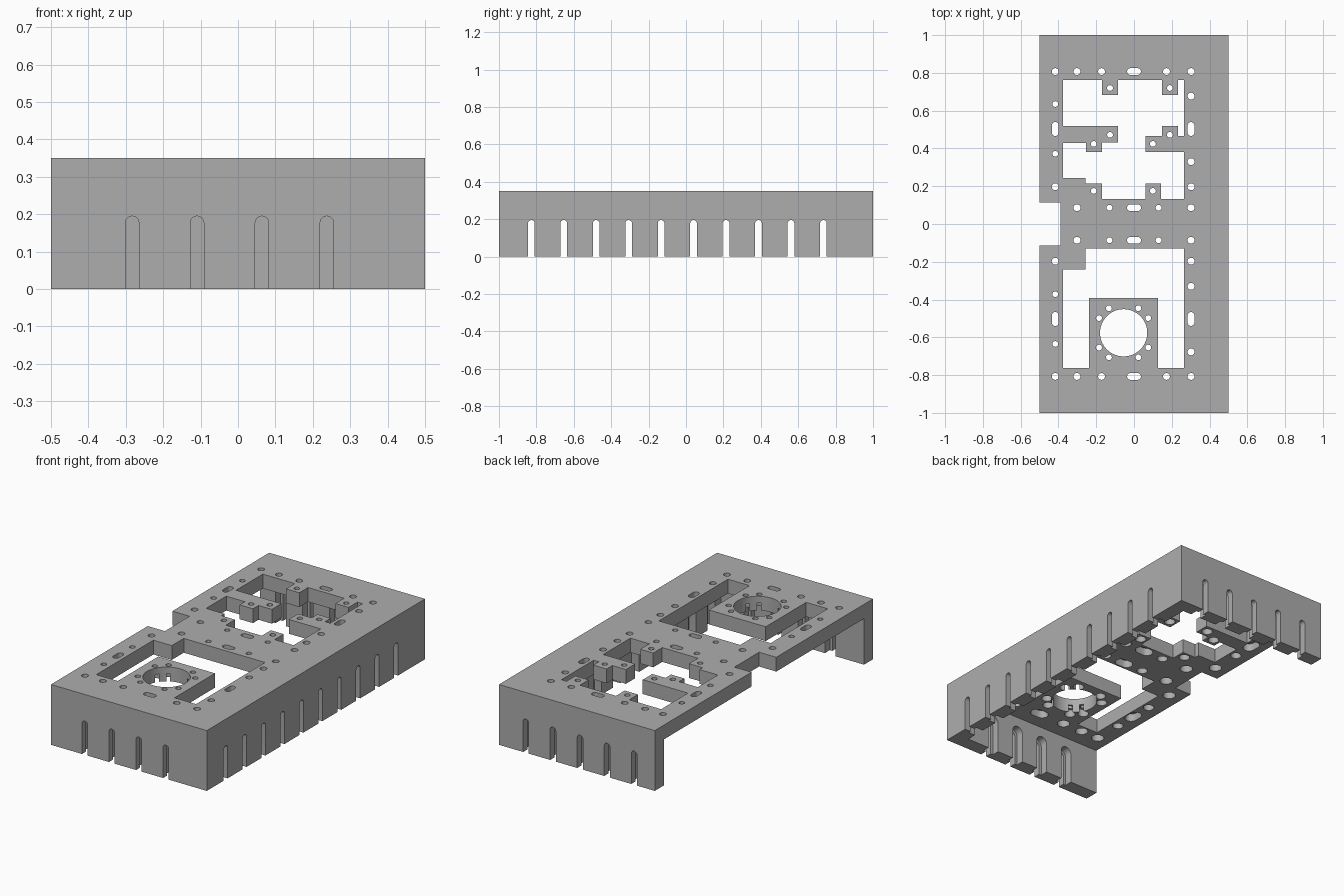
import bpy, bmesh
from math import cos, sin, pi
from mathutils import Matrix, Vector

HEIGHT, WALL, WEB = 0.35, 0.083, 0.038
SMALL, LARGE = 0.015, 0.018      # screw hole radii
BORE_SMALL, BORE_LARGE = 0.029, 0.034  # screw head recess radii

default = bpy.data.objects.get("Cube")
if default:
    bpy.data.objects.remove(default, do_unlink=True)


def make_object(name, bm):
    bmesh.ops.recalc_face_normals(bm, faces=bm.faces)
    mesh = bpy.data.meshes.new(name)
    bm.to_mesh(mesh)
    bm.free()
    obj = bpy.data.objects.new(name, mesh)
    bpy.context.collection.objects.link(obj)
    return obj


def loft(bm, rings):
    """Closed solid through a list of equal-length point rings."""
    loops = [[bm.verts.new(p) for p in ring] for ring in rings]
    for a, b in zip(loops, loops[1:]):
        for i in range(len(a)):
            j = (i + 1) % len(a)
            bm.faces.new((a[i], a[j], b[j], b[i]))
    bm.faces.new(loops[0][::-1])
    bm.faces.new(loops[-1])


def prism(bm, outline, low, high):
    loft(bm, [[(x, y, z) for x, y in outline] for z in (low, high)])


def rectangle(x0, x1, y0, y1):
    return [(x0, y0), (x1, y0), (x1, y1), (x0, y1)]


def stadium(half, radius, steps=12):
    """Circle stretched along x by half its straight length on each side."""
    points = []
    for side, start in ((1, -pi / 2), (-1, pi / 2)):
        for i in range(steps + 1):
            a = start + pi * i / steps
            points.append((side * half + radius * cos(a), radius * sin(a)))
    return points


def screw_slot(bm, origin, along, outward, half, radius, bore):
    """Narrow slot through the outer skin with a wide recess behind it."""
    along, outward = Vector(along), Vector(outward)
    across = outward.cross(along)
    rings = []
    for depth, r in ((0.02, radius), (-WEB, radius), (-WEB, bore), (-0.12, bore)):
        rings.append([Vector(origin) + along * x + across * y + outward * depth
                      for x, y in stadium(max(half, 0.0005), r)])
    loft(bm, rings)


def cut(target, bm, name):
    cutter = make_object(name, bm)
    cutter.hide_render = True
    mod = target.modifiers.new(name, 'BOOLEAN')
    mod.operation, mod.solver, mod.object = 'DIFFERENCE', 'EXACT', cutter
    bpy.context.view_layer.objects.active = target
    bpy.ops.object.modifier_apply(modifier=mod.name)
    bpy.data.objects.remove(cutter, do_unlink=True)


# Outer block
bm = bmesh.new()
prism(bm, rectangle(-0.5, 0.5, -1, 1), 0, HEIGHT)
body = make_object("mounting_bracket", bm)

# Hollow underneath, open on one long side
bm = bmesh.new()
inner = 1 - WALL
prism(bm, rectangle(-0.6, 0.5 - WALL, -inner, inner), -0.1, HEIGHT - WALL)
cut(body, bm, "hollow")

# Plate openings with their tabs, round port and edge notch
rear_opening = [
    (-.375, .763), (-.17, .763), (-.17, .683), (-.085, .683), (-.085, .763),
    (.147, .763), (.147, .683), (.232, .683), (.232, .763), (.265, .763),
    (.265, .467), (.232, .467), (.232, .518), (.147, .518), (.147, .465),
    (.06, .465), (.06, .38), (.265, .38), (.265, .132), (.143, .132),
    (.143, .215), (.06, .215), (.06, .132), (-.17, .132), (-.17, .215),
    (-.257, .215), (-.257, .243), (-.375, .243), (-.375, .428), (-.255, .428),
    (-.255, .38), (-.17, .38), (-.17, .431), (-.085, .431), (-.085, .518),
    (-.375, .518)]
front_opening = [
    (-.257, -.13), (.265, -.13), (.265, -.763), (.127, -.763), (.127, -.392),
    (-.237, -.392), (-.237, -.763), (-.375, -.763), (-.375, -.24), (-.257, -.24)]
port = (-0.055, -0.576)
bm = bmesh.new()
low, high = HEIGHT - 0.15, HEIGHT + 0.05
prism(bm, rear_opening, low, high)
prism(bm, front_opening, low, high)
prism(bm, [(port[0] + 0.125 * cos(2 * pi * i / 64), port[1] + 0.125 * sin(2 * pi * i / 64))
           for i in range(64)], low, high)
prism(bm, rectangle(-0.6, -0.39, -0.113, 0.113), low, high)
cut(body, bm, "openings")

# Screw holes in the plate, mirrored front to back
LEFT, RIGHT = 0.302, -0.417
large, small, slots = [], [], []
for s in (1, -1):
    large += [(x, s * 0.807) for x in (RIGHT, -LEFT, -0.172, 0.172, LEFT)]
    large += [(LEFT, s * y) for y in (0.677, 0.33, 0.197, 0.086)]
    large += [(RIGHT, s * 0.197), (-LEFT, s * 0.086)]
    small += [(RIGHT, s * 0.635), (RIGHT, s * 0.372), (-0.13, s * 0.086), (0.13, s * 0.086)]
    slots += [(0, s * 0.807, (1, 0, 0)), (0, s * 0.086, (1, 0, 0)),
              (LEFT, s * 0.503, (0, 1, 0)), (RIGHT, s * 0.503, (0, 1, 0))]
    # Ring of holes around the port
    for t in (1, -1):
        small += [(port[0] + s * a, port[1] + t * b) for a, b in ((0.078, 0.13), (0.13, 0.078))]
# Holes in the tabs
small += [(x, y) for x in (-0.127, 0.19) for y in (0.72, 0.472)]
small += [(x, y) for x in (-0.213, 0.1) for y in (0.424, 0.175)]

bm = bmesh.new()
up = (0, 0, 1)
for x, y in large:
    screw_slot(bm, (x, y, HEIGHT), (1, 0, 0), up, 0, LARGE, BORE_LARGE)
for x, y in small:
    screw_slot(bm, (x, y, HEIGHT), (1, 0, 0), up, 0, SMALL, BORE_SMALL)
for x, y, along in slots:
    screw_slot(bm, (x, y, HEIGHT), along, up, 0.019, LARGE, BORE_LARGE)

# Open-bottomed slots in the three walls
PITCH, SLOT_TOP = 0.1735, 0.177
for i in range(10):
    screw_slot(bm, (0.5, -0.827 + i * PITCH, 0), up, (1, 0, 0), SLOT_TOP, LARGE, BORE_LARGE)
for i in range(4):
    screw_slot(bm, (-0.283 + i * PITCH, -1, 0), up, (0, -1, 0), SLOT_TOP, LARGE, BORE_LARGE)
for i in range(5):
    screw_slot(bm, (-0.367 + i * PITCH, 1, 0), up, (0, 1, 0), SLOT_TOP, LARGE, BORE_LARGE)
cut(body, bm, "screw_slots")

# Single grey material
grey = bpy.data.materials.new("plain grey")
grey.use_nodes = True
grey.diffuse_color = (0.42, 0.42, 0.42, 1)
grey.node_tree.nodes["Principled BSDF"].inputs["Base Color"].default_value = grey.diffuse_color
body.data.materials.clear()
body.data.materials.append(grey)

bpy.ops.object.select_all(action='DESELECT')
body.select_set(True)
bpy.context.view_layer.objects.active = body
bpy.ops.object.shade_smooth_by_angle()
